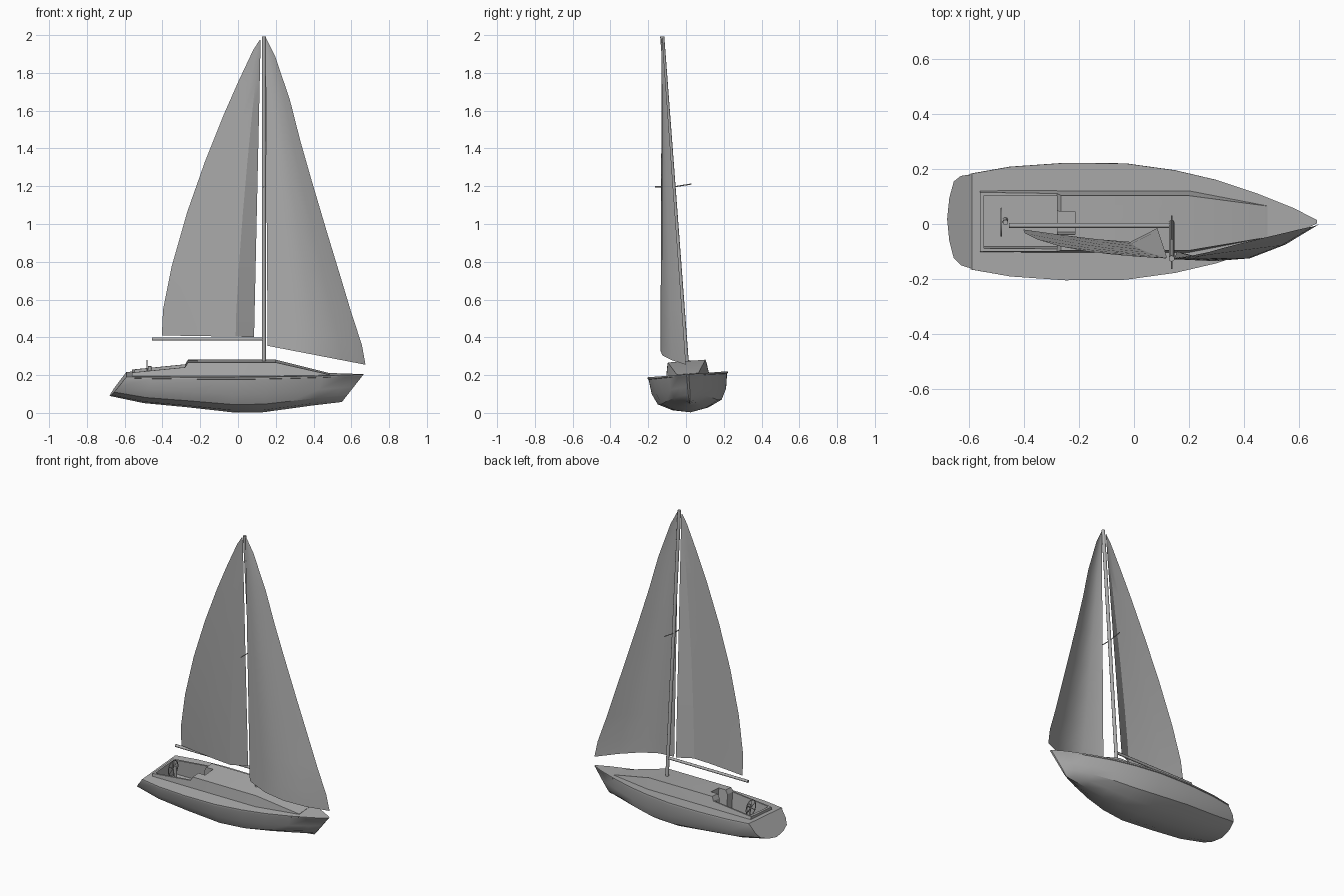
import bpy, bmesh, math
from mathutils import Matrix, Vector

cube = bpy.data.objects.get("Cube")
if cube:
    bpy.data.objects.remove(cube, do_unlink=True)

grey = bpy.data.materials.new("plain grey")
grey.use_nodes = True
colour = (0.42, 0.42, 0.42, 1)
grey.diffuse_color = colour
grey.node_tree.nodes["Principled BSDF"].inputs["Base Color"].default_value = colour

boat = []  # parts that heel together


def finish(obj, name, heels=True, angle=30):
    obj.name = name
    obj.data.materials.clear()
    obj.data.materials.append(grey)
    bpy.ops.object.select_all(action='DESELECT')
    obj.select_set(True)
    bpy.context.view_layer.objects.active = obj
    bpy.ops.object.shade_smooth_by_angle(angle=math.radians(angle))
    if heels:
        boat.append(obj)
    return obj


def loft(name, rows, closed=True, heels=True, angle=30):
    """Skin a series of equal point rows; closed rows become a capped solid."""
    bm = bmesh.new()
    grid = [[bm.verts.new(p) for p in row] for row in rows]
    n = len(grid[0])
    for a, b in zip(grid, grid[1:]):
        for i in range(n if closed else n - 1):
            j = (i + 1) % n
            bm.faces.new((a[i], a[j], b[j], b[i]))
    if closed:
        bm.faces.new(grid[0])
        bm.faces.new(grid[-1])
    bmesh.ops.recalc_face_normals(bm, faces=bm.faces)
    mesh = bpy.data.meshes.new(name)
    bm.to_mesh(mesh)
    bm.free()
    obj = bpy.data.objects.new(name, mesh)
    bpy.context.collection.objects.link(obj)
    return finish(obj, name, heels, angle)


def rod(name, a, b, radius, sides=10):
    a, b = Vector(a), Vector(b)
    bpy.ops.mesh.primitive_cylinder_add(vertices=sides, radius=radius, depth=(b - a).length,
                                        location=(a + b) / 2)
    obj = bpy.context.object
    obj.rotation_euler = (b - a).to_track_quat('Z', 'Y').to_euler()
    return finish(obj, name, angle=50)


def cut(targets, low, high):
    """Remove a box-shaped recess from each target."""
    low, high = Vector(low), Vector(high)
    bpy.ops.mesh.primitive_cube_add(size=1, location=(low + high) / 2)
    box = bpy.context.object
    box.scale = high - low
    box.hide_render = True
    for obj in targets:
        mod = obj.modifiers.new("recess", 'BOOLEAN')
        mod.operation, mod.solver, mod.object = 'DIFFERENCE', 'EXACT', box
        bpy.context.view_layer.objects.active = obj
        # keep the recess ahead of the edge-angle smoothing
        bpy.ops.object.modifier_move_to_index(modifier=mod.name, index=0)
        bpy.ops.object.modifier_apply(modifier=mod.name)
    bpy.data.objects.remove(box, do_unlink=True)


# Hull: half section as (beam fraction, height fraction), with a small lip at the deck
SHEER = 0.205
section = [(1, 1), (1, 0.95), (0.975, 0.94), (0.93, 0.55), (0.8, 0.27), (0.45, 0.09)]
section = section + [(0, 0)] + [(-y, z) for y, z in reversed(section)]
# stations: x at deck, x at keel, half beam, keel height
stations = [(-0.59, -0.68, 0.175, 0.09), (-0.45, -0.5, 0.2, 0.052), (-0.25, -0.27, 0.214, 0.03),
            (-0.03, -0.03, 0.212, 0.003), (0.15, 0.13, 0.187, 0.003), (0.3, 0.27, 0.152, 0.022),
            (0.45, 0.4, 0.102, 0.04), (0.58, 0.5, 0.05, 0.052), (0.665, 0.55, 0.006, 0.058)]
hull = loft("hull", [[(xk + (xd - xk) * f, beam * w, zk + (SHEER - zk) * f) for w, f in section]
                     for xd, xk, beam, zk in stations])

# Cabin trunk and cockpit coaming: x, half base, half top, top height
trunk = [(-0.56, 0.115, 0.108, 0.222), (-0.28, 0.115, 0.106, 0.25), (-0.265, 0.115, 0.1, 0.275),
         (0.2, 0.115, 0.1, 0.275), (0.485, 0.06, 0.057, 0.207)]
cabin = loft("cabin", [[(x, b, 0.19), (x, t, z), (x, -t, z), (x, -b, 0.19)]
                       for x, b, t, z in trunk], angle=15)

# Cockpit well and companionway
cut([hull, cabin], (-0.545, -0.096, 0.13), (-0.28, 0.096, 0.4))
cut([hull, cabin], (-0.3, -0.042, 0.16), (-0.215, 0.042, 0.4))

# Steering wheel and pedestal
hub = Vector((-0.483, 0, 0.228))
bpy.ops.mesh.primitive_torus_add(major_radius=0.05, minor_radius=0.003, major_segments=24,
                                 minor_segments=6, location=hub, rotation=(0, math.pi / 2, 0))
finish(bpy.context.object, "wheel_rim", angle=60)
for i in range(3):
    turn = math.pi * i / 3
    arm = Vector((0, math.sin(turn), math.cos(turn))) * 0.05
    rod("wheel_spoke", hub - arm, hub + arm, 0.002, 6)
rod("wheel_axle", hub, hub + Vector((0.018, 0, 0)), 0.004, 8)
rod("wheel_pedestal", (-0.468, 0, 0.125), (-0.468, 0, 0.248), 0.01)

# Mast, spreaders and boom
MAST = 0.137
rod("mast", (MAST, 0, 0.26), (MAST, 0, 1.998), 0.011)
for side in (-1, 1):
    rod("spreader", (MAST, 0, 1.2), (MAST, side * 0.097, 1.208), 0.003, 6)
rod("boom", (-0.455, 0, 0.392), (MAST - 0.008, 0, 0.392), 0.009)

# Heel the boat to its right
heel = Matrix.Translation((0, 0.024, 0)) @ Matrix.Rotation(math.radians(4.3), 4, 'X')
bpy.context.view_layer.update()
for obj in boat:
    obj.matrix_world = heel @ obj.matrix_world


def sail(name, edge, edge_y, inner, belly, twist):
    """edge: curved outer side (x, z); inner: straight side ends; belly: (u, depth) at the foot."""
    foot, head = (Vector(p) for p in inner)
    rows = []
    for x, z in edge:
        t = (z - edge[0][1]) / (edge[-1][1] - edge[0][1])
        y = edge_y[0] + (edge_y[1] - edge_y[0]) * t - twist * math.sin(math.pi * t)
        outer, near = Vector((x, y, z)), foot.lerp(head, t)
        rows.append([outer.lerp(near, u) - Vector((0, depth * (1 - t), 0)) for u, depth in belly])
    return loft(name, rows, closed=False, heels=False, angle=20)


# Sails
sail("mainsail",
     [(-0.403, 0.41), (-0.397, 0.545), (-0.35, 0.78), (-0.27, 1.06), (-0.175, 1.33),
      (-0.075, 1.58), (0, 1.75), (0.08, 1.92), (0.115, 1.975)],
     (-0.02, -0.125), ((0.085, -0.015, 0.402), (0.12, -0.122, 1.975)),
     [(0, 0), (0.3, 0.022), (0.55, 0.038), (0.8, 0.049), (1, 0)], 0.018)
sail("jib",
     [(0.675, 0.255), (0.656, 0.36), (0.6, 0.53), (0.54, 0.73), (0.47, 0.96), (0.39, 1.23),
      (0.33, 1.44), (0.275, 1.656), (0.196, 1.89), (0.148, 1.985)],
     (0, -0.125), ((0.157, -0.1, 0.355), (0.145, -0.13, 1.985)),
     [(0, 0), (0.24, 0.051), (0.49, 0.076), (0.74, 0.061), (1, 0)], 0)
